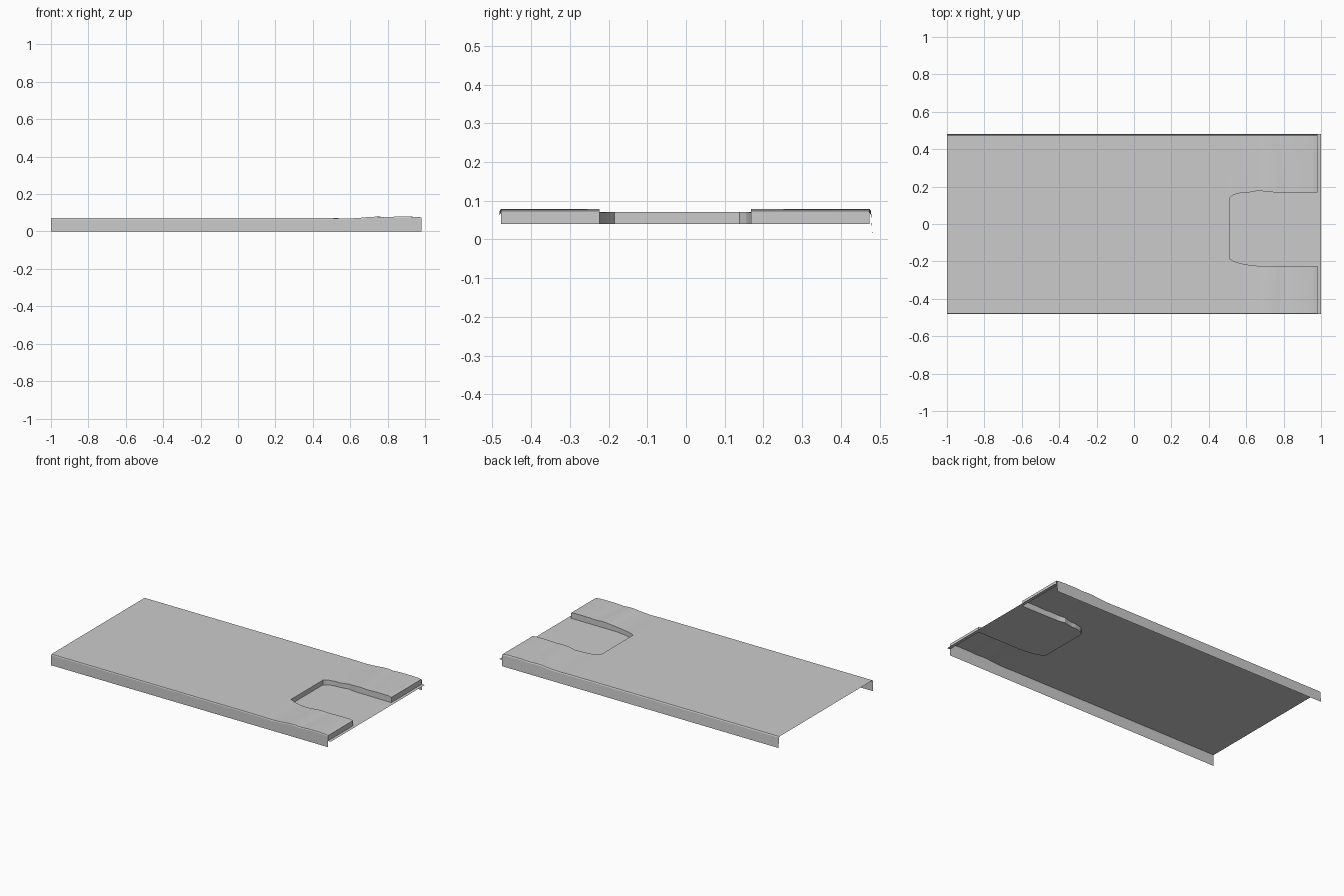
import bpy, bmesh

if "Cube" in bpy.data.objects:
    bpy.data.objects.remove(bpy.data.objects["Cube"])

XN, XE, XL = 0.51, 0.98, 1.0      # notch start, panel end, lip end
ZF = 0.04                         # notch floor height
TOP = [(-1, .071), (.5, .071), (.58, .069), (.66, .073), (.70, .078), (.74, .079),
       (.78, .076), (.84, .079), (.92, .079), (.96, .077), (.98, .074)]
NOTCH_LOW = [(.51, -.185), (.54, -.203), (.59, -.215), (.65, -.224), (.98, -.224)]
NOTCH_HIGH = [(.51, .138), (.53, .155), (.57, .168), (.62, .168), (.67, .18),
              (.71, .17), (.98, .168)]
STATIONS = [.51, .53, .55, .58, .61, .64, .67, .70, .72, .74, .76, .78, .81, .84, .88, .92, .96, .98]


def interp(table, x):
    if x <= table[0][0]:
        return table[0][1]
    for (x0, v0), (x1, v1) in zip(table, table[1:]):
        if x <= x1:
            return v0 + (v1 - v0) * (x - x0) / (x1 - x0)
    return table[-1][1]


def height(x, y):
    # ripple runs diagonally inward from the outer edges
    return interp(TOP, x - .04 * (1 - abs(y) / .48) if XN < x < XE else x)


def loft(name, sections):
    bm = bmesh.new()
    rows = [[bm.verts.new(p) for p in s] for s in sections]
    for a, b in zip(rows, rows[1:]):
        for i in range(len(a) - 1):
            bm.faces.new((a[i], b[i], b[i + 1], a[i + 1]))
    me = bpy.data.meshes.new(name)
    bmesh.ops.recalc_face_normals(bm, faces=bm.faces)
    # open sheets: keep upward-facing normals
    if sum(f.normal.z * f.calc_area() for f in bm.faces) < -1e-6:
        bmesh.ops.reverse_faces(bm, faces=bm.faces)
    bm.to_mesh(me)
    bm.free()
    ob = bpy.data.objects.new(name, me)
    bpy.context.collection.objects.link(ob)
    return ob


def edge(x, side):
    # folded side flange, from hem to the eased top corner
    h = height(x, .48)
    if side < 0:
        return [(x, -.481, 0), (x, -.481, h - .006), (x, -.478, h)]
    return [(x, .482, 0), (x, .478, h - .006), (x, .474, h)]


# main plate with both side flanges
loft("main_plate", [edge(x, -1) + edge(x, 1)[::-1] for x in (-1, 0, XN)])

# raised wings beside the notch, including flange and notch wall
for side, table, name in ((-1, NOTCH_LOW, "front_wing"), (1, NOTCH_HIGH, "rear_wing")):
    secs = []
    for x in STATIONS:
        s = edge(x, side)
        y0, y1 = s[-1][1], interp(table, x)
        for t in (.33, .67, 1):
            y = y0 + (y1 - y0) * t
            s.append((x, y, height(x, y)))
        s.append((x, y1, ZF))
        secs.append(s)
    loft(name, secs)
    # end wall closing the wing
    tops = secs[-1][2:-1]
    loft(name + "_end_wall", [tops, [(XE, p[1], ZF) for p in tops]])
    # lip strip in front of the end wall
    loft(name + "_lip", [[(x, side * .481, ZF), (x, tops[-1][1], ZF)] for x in (XE, XL)])

# recessed notch floor
loft("notch_floor", [[(x, interp(NOTCH_LOW, x), ZF), (x, interp(NOTCH_HIGH, x), ZF)]
                     for x in STATIONS + [XL]])

# notch back wall
ys = (NOTCH_LOW[0][1], NOTCH_HIGH[0][1])
loft("notch_back_wall", [[(XN, y, z) for y in ys] for z in (ZF, height(XN, 0))])
